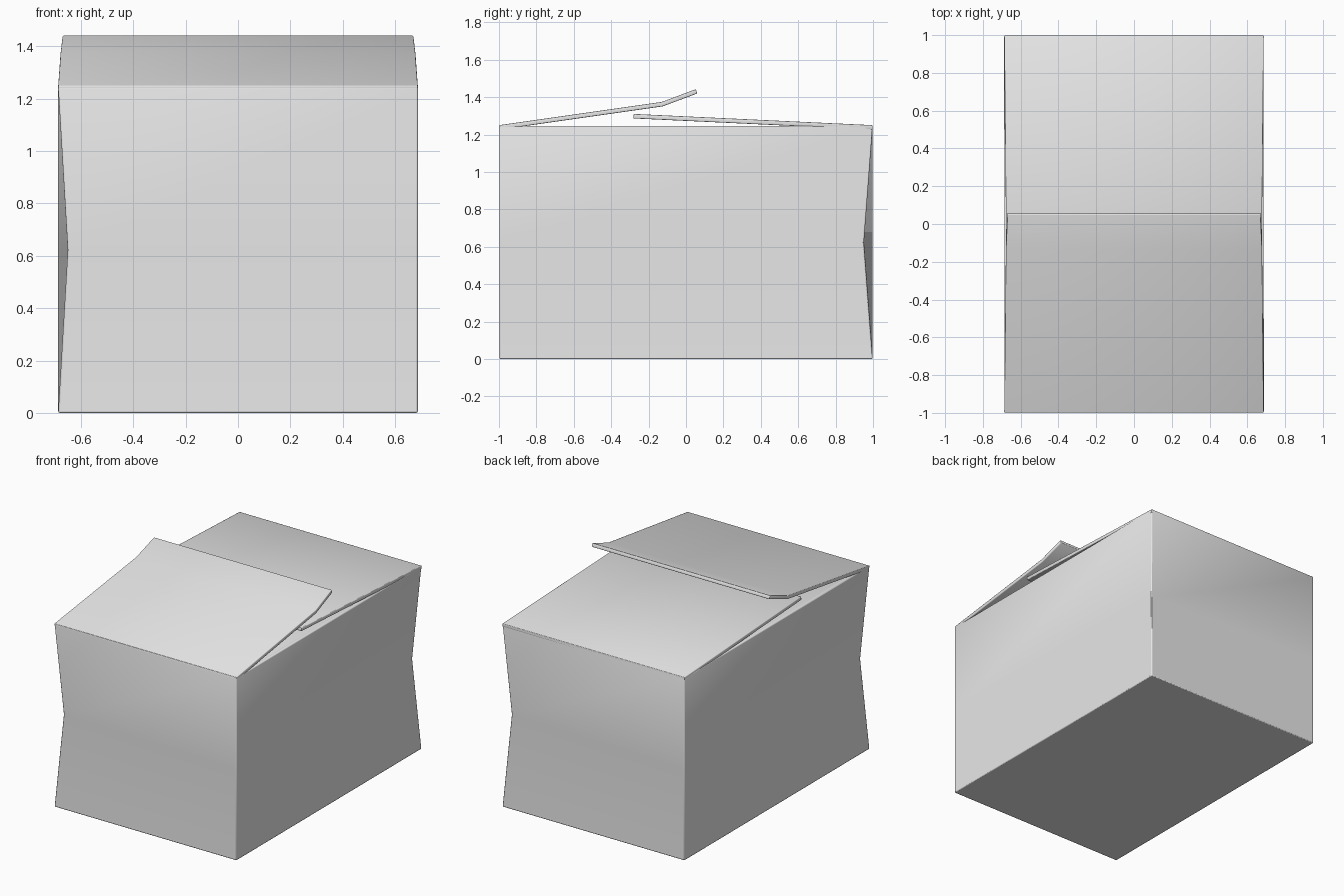
import bpy, bmesh
from math import radians

# Remove the default cube
cube = bpy.data.objects.get("Cube")
if cube:
    bpy.data.objects.remove(cube, do_unlink=True)

HALF_X, HALF_Y, HEIGHT = 0.687, 0.998, 1.245
CARD = 0.024

# Plain card material
card = bpy.data.materials.new("light grey card")
card.use_nodes = True
grey = (0.8, 0.8, 0.8, 1)
card.diffuse_color = grey
card.node_tree.nodes["Principled BSDF"].inputs["Base Color"].default_value = grey


def finish(name, bm, bevel):
    """Turn a sheet into a card part with thickness and softened rims."""
    mesh = bpy.data.meshes.new(name)
    bm.to_mesh(mesh)
    bm.free()
    mesh.materials.append(card)
    obj = bpy.data.objects.new(name, mesh)
    bpy.context.collection.objects.link(obj)
    solid = obj.modifiers.new("thickness", "SOLIDIFY")
    solid.thickness, solid.offset = CARD, -1
    solid.use_even_offset = True
    soft = obj.modifiers.new("soft rim", "BEVEL")
    soft.width, soft.segments = bevel, 2
    soft.limit_method, soft.angle_limit = "ANGLE", radians(40)
    bpy.ops.object.select_all(action="DESELECT")
    obj.select_set(True)
    bpy.context.view_layer.objects.active = obj
    bpy.ops.object.shade_smooth_by_angle(angle=radians(35))
    return obj


def flap(name, sections, across_y=False):
    """Flap from (position, height, half width) sections, hinge first."""
    bm = bmesh.new()
    rows = []
    for pos, z, half in sections:
        ends = [(s * half, pos, z) for s in (-1, 1)]
        if across_y:
            ends = [(y, x, z) for x, y, z in ends]
        rows.append([bm.verts.new(p) for p in ends])
    for a, b in zip(rows, rows[1:]):
        face = bm.faces.new((a[0], a[1], b[1], b[0]))
        face.normal_update()
        if face.normal.z < 0:
            face.normal_flip()
    return finish(name, bm, 0.004)


# Box body: three rings, with two opposite corners crushed at mid height
bm = bmesh.new()
rings = []
for z, dent in ((0, 0), (HEIGHT / 2, 1), (HEIGHT, 0)):
    ring = []
    for sx, sy in ((-1, -1), (1, -1), (1, 1), (-1, 1)):
        crushed = dent if sx == sy else 0
        ring.append(bm.verts.new((sx * (HALF_X - 0.037 * crushed),
                                  sy * (HALF_Y - 0.047 * crushed), z)))
    rings.append(ring)
for low, high in zip(rings, rings[1:]):
    for i in range(4):
        j = (i + 1) % 4
        bm.faces.new((low[i], low[j], high[j], high[i]))
bm.faces.new(rings[0][::-1])
finish("box_body", bm, 0.006)

# Inner side flaps, folded nearly flat
for side, name in ((-1, "right"), (1, "left")):
    flap(name + "_inner_flap",
         [(side * (HALF_X - 0.002), HEIGHT, HALF_Y - 0.005),
          (side * 0.02, HEIGHT - 0.002, HALF_Y - 0.03)], across_y=True)

# Long outer flaps, the front one kinked upward at its tip
flap("back_flap", [(HALF_Y, 1.25, HALF_X), (-0.28, 1.31, 0.675)])
flap("front_flap", [(-HALF_Y, 1.25, HALF_X), (-0.13, 1.374, 0.678),
                    (0.052, 1.442, 0.67)])
